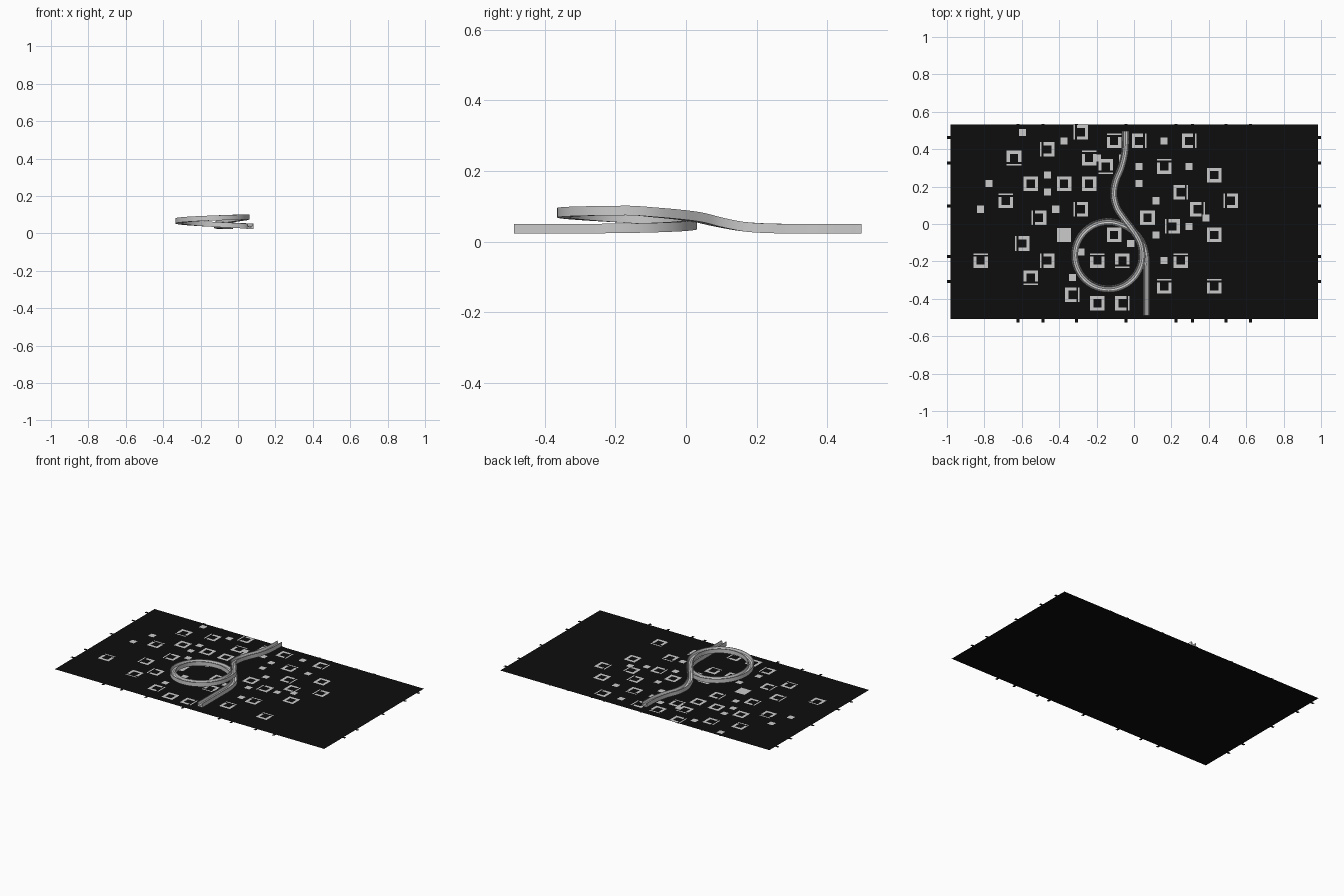
import bpy, bmesh, math
from mathutils import Vector
from mathutils.geometry import interpolate_bezier

if "Cube" in bpy.data.objects:
    bpy.data.objects.remove(bpy.data.objects["Cube"])


def make_object(name, bm, material=None):
    mesh = bpy.data.meshes.new(name)
    bm.to_mesh(mesh)
    bm.free()
    obj = bpy.data.objects.new(name, mesh)
    bpy.context.collection.objects.link(obj)
    if material:
        mesh.materials.append(material)
    return obj


def rect(bm, x0, y0, x1, y1, z):
    vs = [bm.verts.new((x, y, z)) for x, y in ((x0, y0), (x1, y0), (x1, y1), (x0, y1))]
    bm.faces.new(vs)


def bar(bm, cx, cy, box, turn, z):
    # rectangle in local coordinates, rotated by quarter turns about its cell
    pts = []
    for x, y in ((box[0], box[1]), (box[2], box[1]), (box[2], box[3]), (box[0], box[3])):
        for _ in range(turn):
            x, y = -y, x
        pts.append(bm.verts.new((cx + x, cy + y, z)))
    bm.faces.new(pts)


black = bpy.data.materials.new("black_board")
black.diffuse_color = (0.004, 0.004, 0.004, 1)
black.use_nodes = True
black.node_tree.nodes["Principled BSDF"].inputs["Base Color"].default_value = black.diffuse_color

# Base board with connector tabs round the edge
bm = bmesh.new()
rect(bm, -0.98, -0.507, 0.983, 0.531, 0)
make_object("base_board", bm, black)
bm = bmesh.new()
for y in (0.463, 0.325, 0.096, -0.174, -0.308):
    rect(bm, -1.0, y - 0.008, -0.98, y + 0.008, 0)
    rect(bm, 0.983, y - 0.008, 1.0, y + 0.008, 0)
for x in (-0.62, -0.487, -0.308, -0.042, 0.224, 0.313, 0.491, 0.624):
    rect(bm, x - 0.008, -0.527, x + 0.008, -0.507, 0)
    rect(bm, x - 0.008, 0.531, x + 0.008, 0.535, 0)
make_object("edge_tabs", bm, black)


# Floor pattern, laid out on a regular grid (column, row from the back)
def cell(i, j):
    return -0.82 + 0.0446 * i, 0.49 - 0.0457 * j


Z = 0.001
O, I = 0.039, 0.022
closed = [(6, 6), (10, 6), (13, 6), (28, 5), (20, 10), (16, 12), (28, 12), (14, 20)]
# open frames: number of quarter turns of the detached strip (0 = back)
open_frames = {
    0: [(0, 15), (3, 8), (14, 15), (24, 15), (13, 3), (16, 1), (22, 4), (22, 18), (28, 18)],
    1: [(12, 0), (8, 2), (5, 13), (8, 15), (7, 10), (23, 11), (30, 8), (12, 9)],
    2: [(6, 17), (4, 3), (17, 15), (15, 4)],
    3: [(11, 19), (17, 20), (25, 1), (24, 7), (26, 9), (19, 1)],
}
dots = [(5, 0), (10, 1), (22, 1), (14, 3), (17, 3), (25, 4), (19, 4), (1, 6), (8, 5), (8, 7),
        (19, 6), (0, 9), (9, 9), (21, 8), (27, 10), (25, 11), (21, 12), (18, 13),
        (22, 15), (11, 17), (12, 14)]

bm = bmesh.new()
for c in closed:
    for t in range(4):
        bar(bm, *cell(*c), (-O, I, I, O), t, Z)
make_object("closed_frames", bm)

bm = bmesh.new()
for turn, cells in open_frames.items():
    for c in cells:
        for box in ((-O, -O, O, -I), (-O, -I, -I, 0.021), (I, -I, O, 0.021),
                    (-O, 0.031, O, O)):
            bar(bm, *cell(*c), box, turn, Z)
make_object("open_frames", bm)

bm = bmesh.new()
for c in dots:
    bar(bm, *cell(*c), (-0.019, -0.019, 0.019, 0.019), 0, Z)
bar(bm, *cell(10, 12), (-0.037, -0.037, 0.037, 0.037), 0, Z)
make_object("solid_squares", bm)

# Track centre line: straight run, one rising turn, descending exit
cx, cy, r = -0.137, -0.167, 0.18
key = [(0.065, -0.488, 0.037), (0.065, -0.38, 0.037), (0.065, -0.27, 0.037),
       (0.063, -0.17, 0.038), (0.038, -0.09, 0.04), (-0.02, -0.025, 0.043)]
for k in range(15):
    u = k / 14
    a = math.radians(80 + u * 285)
    key.append((cx + r * math.cos(a), cy + r * math.sin(a),
                0.047 + 0.041 * math.sin(u * math.pi / 2) ** 1.15))
key += [(0.028, -0.09, 0.083), (-0.012, -0.025, 0.077), (-0.058, 0.035, 0.069),
        (-0.093, 0.09, 0.056), (-0.109, 0.16, 0.043), (-0.098, 0.23, 0.038),
        (-0.07, 0.3, 0.037), (-0.052, 0.37, 0.037), (-0.046, 0.43, 0.037),
        (-0.045, 0.497, 0.037)]
key = [Vector(p) for p in key]
n = len(key)
tan = [(key[min(i + 1, n - 1)] - key[max(i - 1, 0)]) / (6 if 0 < i < n - 1 else 3)
       for i in range(n)]
path = []
for i in range(n - 1):
    path += interpolate_bezier(key[i], key[i] + tan[i], key[i + 1] - tan[i + 1], key[i + 1], 7)[:-1]
path.append(key[-1])

# Channel section (across, up) swept along the centre line
section = [(-0.018, -0.0135), (0.018, -0.0135), (0.018, 0.0135), (0.0145, 0.0135),
           (0.010, -0.001), (0.0, -0.005), (-0.010, -0.001), (-0.0145, 0.0135),
           (-0.018, 0.0135)]
bm = bmesh.new()
rings = []
for i, p in enumerate(path):
    d = path[min(i + 1, len(path) - 1)] - path[max(i - 1, 0)]
    side = Vector((d.y, -d.x, 0)).normalized()
    rings.append([bm.verts.new(p + side * s + Vector((0, 0, h))) for s, h in section])
m = len(section)
for a, b in zip(rings, rings[1:]):
    for k in range(m):
        bm.faces.new((a[k], a[(k + 1) % m], b[(k + 1) % m], b[k]))
bm.faces.new(rings[0])
bm.faces.new(rings[-1])
bmesh.ops.recalc_face_normals(bm, faces=bm.faces)
track = make_object("looping_track", bm)
bpy.context.view_layer.objects.active = track
track.select_set(True)
bpy.ops.object.shade_smooth_by_angle(angle=math.radians(25))
